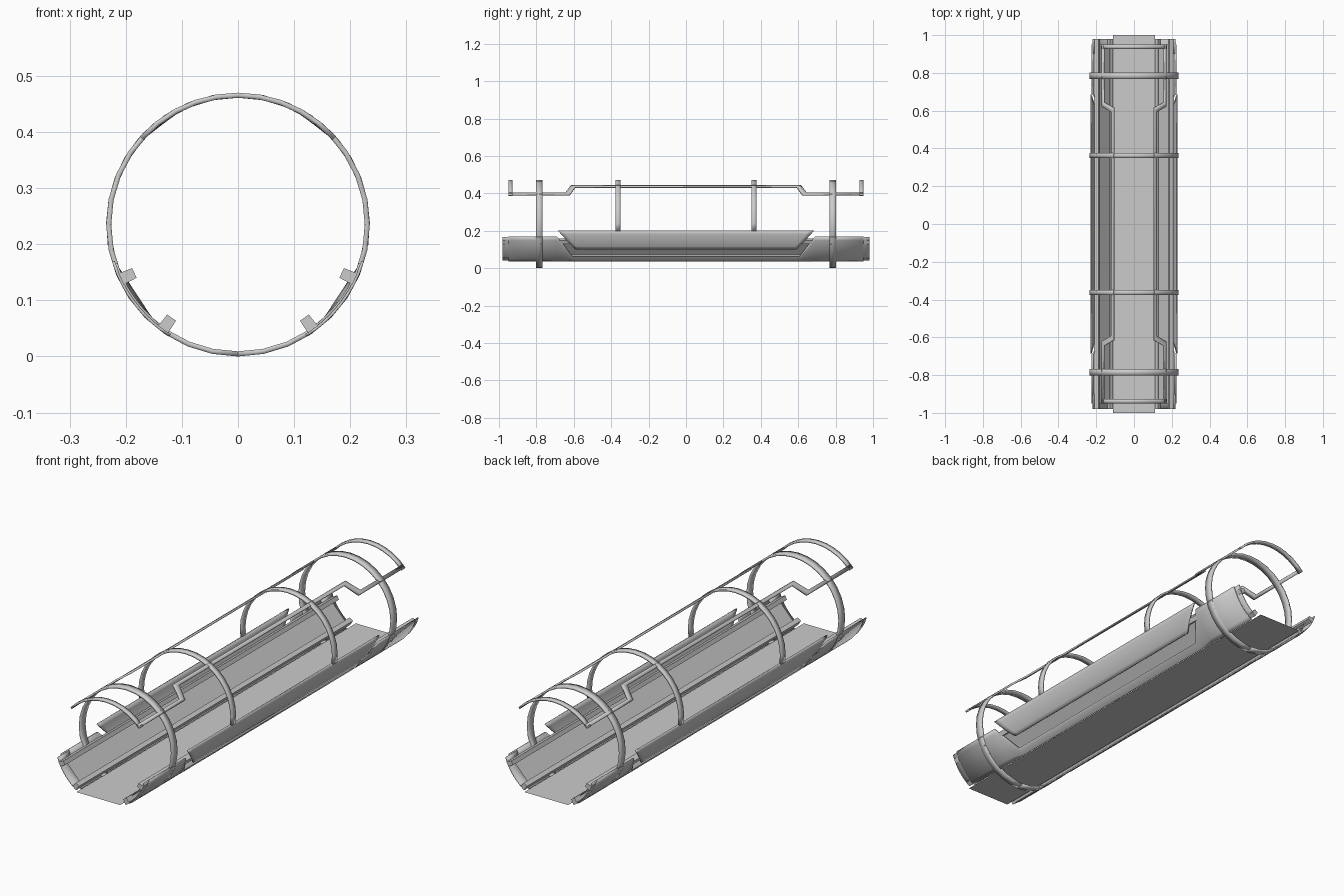
import bpy, bmesh
from math import sin, cos, radians

if "Cube" in bpy.data.objects:
    bpy.data.objects.remove(bpy.data.objects["Cube"])

ZC = 0.235  # height of the tube axis


def polar(r, a, y):
    """Point on the tube; a is in degrees measured from the bottom towards +x."""
    return (r * sin(radians(a)), y, ZC - r * cos(radians(a)))


def finish(name, bm, thick=0, mirror=False, smooth=True):
    bmesh.ops.recalc_face_normals(bm, faces=bm.faces)
    me = bpy.data.meshes.new(name)
    bm.to_mesh(me)
    bm.free()
    ob = bpy.data.objects.new(name, me)
    bpy.context.collection.objects.link(ob)
    if thick:
        m = ob.modifiers.new("thickness", 'SOLIDIFY')
        m.thickness, m.offset = thick, 0
    if mirror:
        m = ob.modifiers.new("mirror", 'MIRROR')
        m.use_mirror_merge = False
    if smooth:
        bpy.context.view_layer.objects.active = ob
        bpy.ops.object.select_all(action='DESELECT')
        ob.select_set(True)
        bpy.ops.object.shade_smooth_by_angle(angle=radians(25))
    return ob


def shell(name, r, rows, n, thick, mirror=False):
    """Curved patch; each row joins (y0, angle0) to (y1, angle1)."""
    bm = bmesh.new()
    grid = []
    for (y0, a0), (y1, a1) in rows:
        grid.append([bm.verts.new(polar(r, a0 + (a1 - a0) * i / n, y0 + (y1 - y0) * i / n))
                     for i in range(n + 1)])
    for p, q in zip(grid, grid[1:]):
        for i in range(n):
            bm.faces.new((p[i], p[i + 1], q[i + 1], q[i]))
    return finish(name, bm, thick, mirror)


def both_ends(half):
    """Repeat rows given for +y on the -y side."""
    return half + [((-a[0], a[1]), (-b[0], b[1])) for a, b in reversed(half)]


def flat(name, x0, z0, x1, z1, y, mirror=False):
    bm = bmesh.new()
    bm.faces.new([bm.verts.new(p) for p in
                  ((x0, -y, z0), (x1, -y, z1), (x1, y, z1), (x0, y, z0))])
    return finish(name, bm, 0, mirror, False)


def rail(name, a, r0, r1, half_deg, y):
    bm = bmesh.new()
    ends = [[bm.verts.new(polar(r, a + s * half_deg, e)) for r, s in
             ((r0, -1), (r1, -1), (r1, 1), (r0, 1))] for e in (-y, y)]
    for e in ends:
        bm.faces.new(e)
    for i in range(4):
        j = (i + 1) % 4
        bm.faces.new((ends[0][i], ends[0][j], ends[1][j], ends[1][i]))
    return finish(name, bm, 0, True, False)


def band(name, y, w, a0, a1, n):
    return shell(name, 0.2305, [((y - w / 2, a0), (y - w / 2, a1)),
                                ((y + w / 2, a0), (y + w / 2, a1))], n, 0.009)


# Full hoops near the ends, half hoops between the side hatches
for tag, s in (("front", -1), ("back", 1)):
    band(tag + "_end_hoop", s * 0.785, 0.036, 0, 360, 32)
    band(tag + "_middle_hoop", s * 0.363, 0.028, 81, 279, 20)
    # Arc closing the roof opening
    band(tag + "_roof_arc", s * 0.938, 0.022, 132, 228, 10)

# Roof opening frame, narrower in the middle
shell("roof_side_frame", 0.2305, both_ends([
    ((0.949, 132.5), (0.949, 136.5)), ((0.622, 132.5), (0.645, 136.5)),
    ((0.592, 149), (0.615, 153))]), 2, 0.008, True)

# Floor and flat inner side walls
flat("floor", -0.11, 0.045, 0.11, 0.045, 1.0)
flat("inner_side_wall", 0.128, 0.068, 0.19, 0.136, 0.95, True)

# Long rails under and beside the walls
rail("lower_rail", 35.5, 0.204, 0.230, 2.7, 0.98)
rail("upper_rail", 65, 0.204, 0.230, 2.7, 0.98)

# Outer lower side shell with a notch for the hatch
shell("side_shell", 0.2315, both_ends([
    ((0.95, 31.5), (0.95, 73.5)), ((0.69, 31.5), (0.69, 73.5)),
    ((0.605, 31.5), (0.605, 41))]), 8, 0.005, True)

# Inner end collars peeking past the shell
for tag, s in (("front", -1), ("back", 1)):
    shell(tag + "_end_collar", 0.2275, [((s * 0.98, 36), (s * 0.98, 72.5)),
                                        ((s * 0.9, 36), (s * 0.9, 72.5))], 8, 0.004, True)

# Trapezoid side hatch
shell("side_hatch", 0.229, both_ends([
    ((0.59, 54.5), (0.685, 81.5)), ((0.57, 54.5), (0.655, 81.5))]), 6, 0.007, True)
